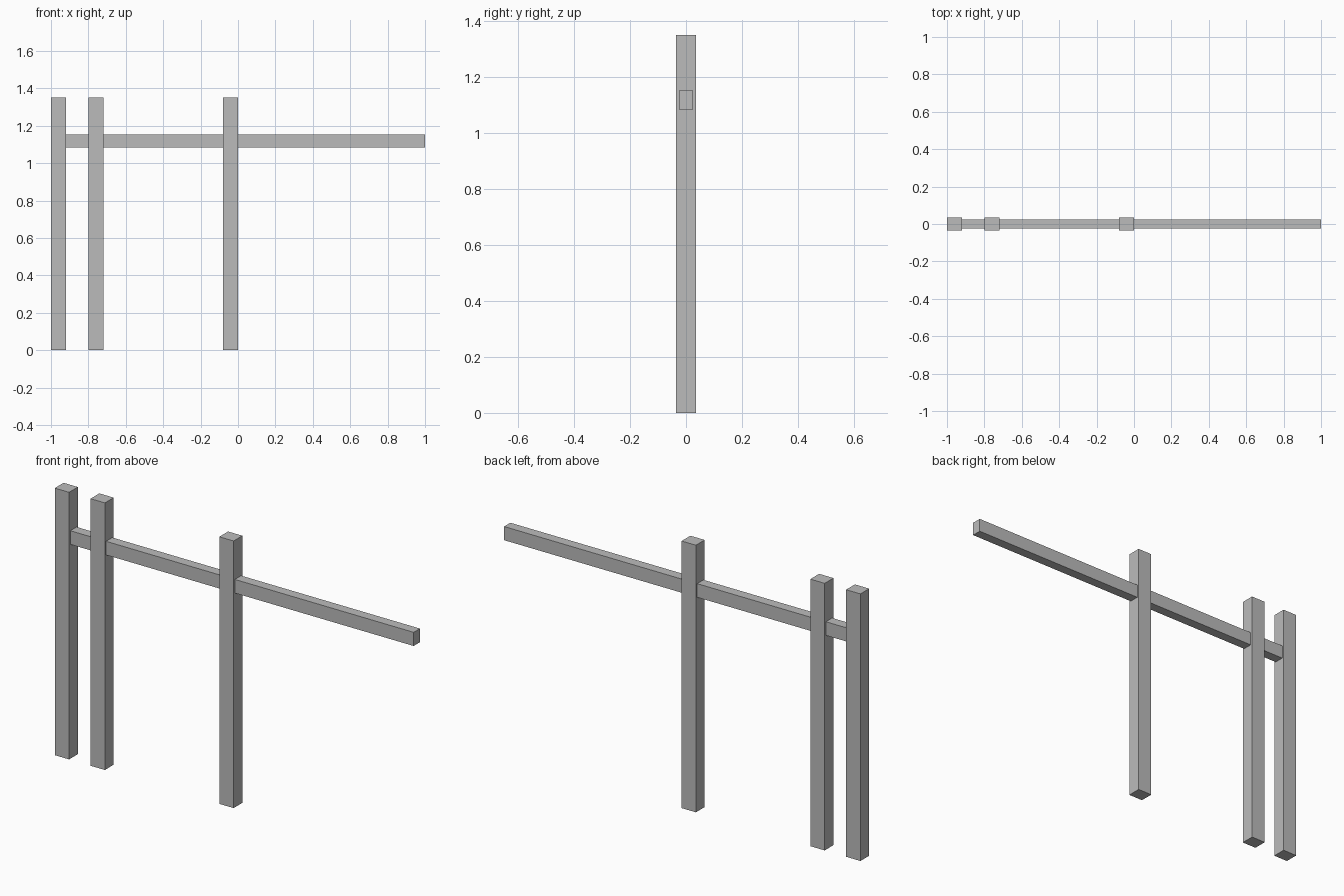
import bpy

cube = bpy.data.objects.get("Cube")
if cube:
    bpy.data.objects.remove(cube, do_unlink=True)

# Single plain grey
GREY = (0.5, 0.5, 0.5, 1.0)
grey = bpy.data.materials.new("plain_grey")
grey.use_nodes = True
grey.diffuse_color = GREY
grey.node_tree.nodes["Principled BSDF"].inputs["Base Color"].default_value = GREY


def box(name, x, y, z):
    """Add a box spanning the given (low, high) range on each axis."""
    spans = (x, y, z)
    bpy.ops.mesh.primitive_cube_add(size=1, location=[(a + b) / 2 for a, b in spans])
    obj = bpy.context.object
    obj.name = name
    obj.scale = [b - a for a, b in spans]
    bpy.ops.object.transform_apply(location=False, rotation=False, scale=True)
    obj.data.materials.append(grey)
    return obj


# Upright posts
POST_WIDTH, POST_DEPTH, POST_HEIGHT = 0.08, 0.07, 1.35
posts = {"end_post": -0.96, "inner_post": -0.76, "middle_post": -0.04}
for name, x in posts.items():
    box(name,
        (x - POST_WIDTH / 2, x + POST_WIDTH / 2),
        (-POST_DEPTH / 2, POST_DEPTH / 2),
        (0, POST_HEIGHT))

# Horizontal rail, let into the end post and running through the others
box("rail", (-0.94, 1.0), (-0.025, 0.025), (1.083, 1.152))
